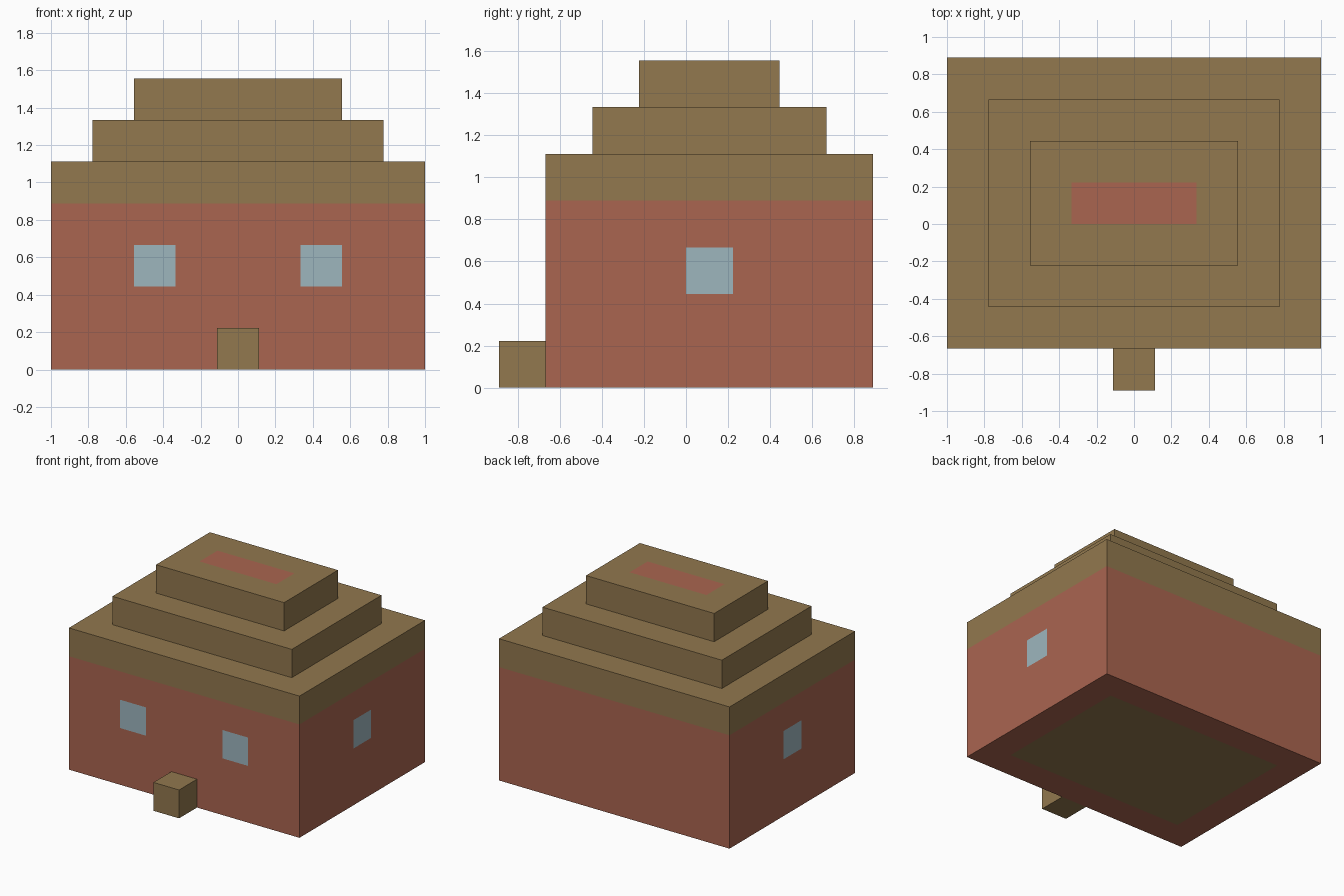
import bpy
import bmesh
from mathutils import Vector

if "Cube" in bpy.data.objects:
    bpy.data.objects.remove(bpy.data.objects["Cube"], do_unlink=True)

U = 2 / 9  # one building block


def make_material(name, rgb):
    color = [(c / 255 / 12.92 if c < 11 else ((c / 255 + 0.055) / 1.055) ** 2.4) for c in rgb] + [1]
    mat = bpy.data.materials.new(name)
    mat.use_nodes = True
    mat.diffuse_color = color
    bsdf = mat.node_tree.nodes["Principled BSDF"]
    bsdf.inputs["Base Color"].default_value = color
    bsdf.inputs["Roughness"].default_value = 0.9
    return mat


BROWN, RED, GLASS = 0, 1, 2
materials = [
    make_material("brown_wood", (146, 120, 78)),
    make_material("red_brick", (170, 101, 80)),
    make_material("pale_glass", (158, 182, 190)),
]


def make_box(name, low, high, cuts=(), rule=None, open_side=None):
    """Box in block units; cuts are (axis, value), rule picks a face's colour,
    open_side is the direction of a hidden face to leave out."""
    bm = bmesh.new()
    bmesh.ops.create_cube(bm, size=1)
    low, high = Vector(low), Vector(high)
    for v in bm.verts:
        v.co = Vector(h if c > 0 else l for c, l, h in zip(v.co, low, high))
    bm.normal_update()
    if open_side:
        hidden = [f for f in bm.faces if f.normal.dot(Vector(open_side)) > 0.9]
        bmesh.ops.delete(bm, geom=hidden, context='FACES')
    for axis, value in cuts:
        normal, point = Vector((0, 0, 0)), Vector((0, 0, 0))
        normal[axis], point[axis] = 1, value
        bmesh.ops.bisect_plane(bm, geom=bm.verts[:] + bm.edges[:] + bm.faces[:],
                               plane_co=point, plane_no=normal)
    bm.normal_update()
    for f in bm.faces:
        f.material_index = rule(f.calc_center_median(), f.normal) if rule else BROWN
    bmesh.ops.scale(bm, vec=(U, U, U), verts=bm.verts)
    mesh = bpy.data.meshes.new(name)
    bm.to_mesh(mesh)
    bm.free()
    for mat in materials:
        mesh.materials.append(mat)
    obj = bpy.data.objects.new(name, mesh)
    bpy.context.collection.objects.link(obj)
    return obj


# Walls: brick with glass windows, a wooden band on top and a wooden floor
def wall_color(c, n):
    if c.z > 4:
        return BROWN
    if n.z < -0.5:
        return BROWN if abs(c.x) < 3.5 and -2 < c.y < 3 else RED
    if 2 < c.z < 3:
        front_window = n.y < -0.5 and 1.5 < abs(c.x) < 2.5
        side_window = abs(n.x) > 0.5 and 0 < c.y < 1
        if front_window or side_window:
            return GLASS
    return RED


wall_cuts = [(0, s * x) for s in (-1, 1) for x in (1.5, 2.5, 3.5)]
wall_cuts += [(1, y) for y in (-2, 0, 1, 3)]
wall_cuts += [(2, z) for z in (2, 3, 4)]
make_box("walls", (-4.5, -3, 0), (4.5, 4, 5), wall_cuts, wall_color)

# Stepped roof
make_box("lower_roof_step", (-3.5, -2, 5), (3.5, 3, 6), open_side=(0, 0, -1))


def ridge_color(c, n):
    return RED if n.z > 0.5 and abs(c.x) < 1.5 and 0 < c.y < 1 else BROWN


make_box("upper_roof_step", (-2.5, -1, 6), (2.5, 2, 7),
         [(0, -1.5), (0, 1.5), (1, 0), (1, 1)], ridge_color, open_side=(0, 0, -1))

# Doorstep block
make_box("doorstep", (-0.5, -4, 0), (0.5, -3, 1), open_side=(0, 1, 0))
